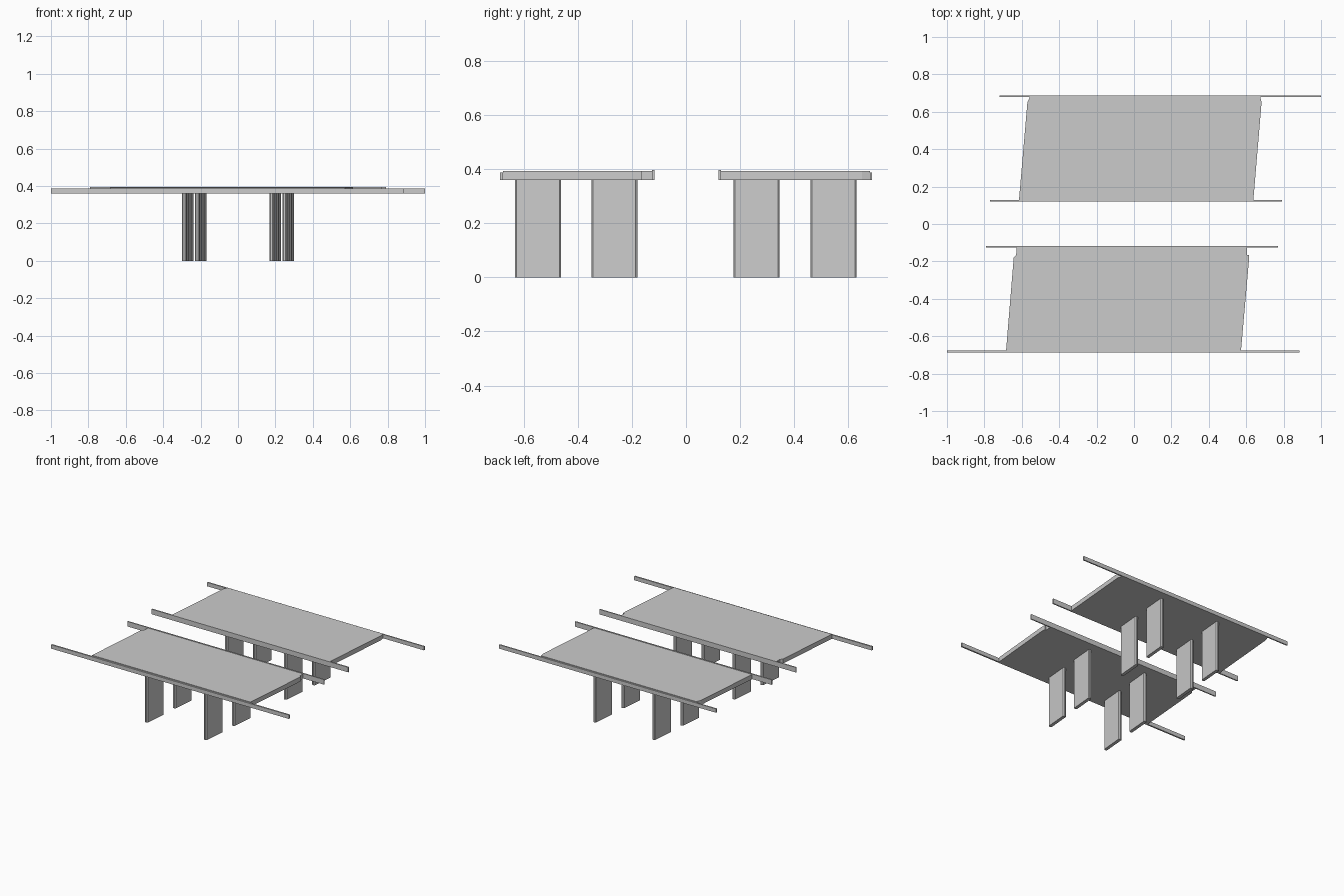
import bpy
import bmesh

if "Cube" in bpy.data.objects:
    bpy.data.objects.remove(bpy.data.objects["Cube"])

SKEW = 0.085  # x shift per unit of y, shared by deck ends and piers


def prism(name, outline, z0, z1):
    """Extrude a counter-clockwise plan outline from z0 to z1."""
    bm = bmesh.new()
    face = bm.faces.new([bm.verts.new((x, y, z0)) for x, y in outline])
    ext = bmesh.ops.extrude_face_region(bm, geom=[face])
    for v in ext["geom"]:
        if isinstance(v, bmesh.types.BMVert):
            v.co.z = z1
    bmesh.ops.recalc_face_normals(bm, faces=bm.faces)
    mesh = bpy.data.meshes.new(name)
    bm.to_mesh(mesh)
    bm.free()
    obj = bpy.data.objects.new(name, mesh)
    bpy.context.collection.objects.link(obj)
    return obj


def bar(name, x0, x1, y0, y1, z0, z1):
    return prism(name, [(x0, y0), (x1, y0), (x1, y1), (x0, y1)], z0, z1)


# Skewed bridge decks with small notches at their back corners
prism("back_deck", [(-0.615, 0.127), (0.638, 0.127), (0.682, 0.65), (0.675, 0.679),
                    (-0.557, 0.679), (-0.570, 0.65)], 0.36, 0.393)
prism("front_deck", [(-0.684, -0.677), (0.572, -0.677), (0.614, -0.2), (0.614, -0.165),
                     (0.604, -0.165), (0.604, -0.125), (-0.627, -0.125),
                     (-0.63, -0.165), (-0.643, -0.18)], 0.36, 0.393)

# Parapets that run on past the deck ends
bar("back_outer_parapet", -0.72, 1.0, 0.679, 0.688, 0.36, 0.388)
bar("back_inner_parapet", -0.77, 0.79, 0.120, 0.129, 0.36, 0.396)
bar("front_inner_parapet", -0.79, 0.77, -0.125, -0.117, 0.36, 0.396)
bar("front_outer_parapet", -1.0, 0.885, -0.688, -0.677, 0.36, 0.388)

# Wall piers with chamfered ends, skewed with the decks
HALF_T, HALF_L, CH = 0.0115, 0.085, 0.006
PLAN = [(-HALF_T + CH, -HALF_L), (HALF_T - CH, -HALF_L), (HALF_T, -HALF_L + CH),
        (HALF_T, HALF_L - CH), (HALF_T - CH, HALF_L), (-HALF_T + CH, HALF_L),
        (-HALF_T, HALF_L - CH), (-HALF_T, -HALF_L + CH)]
for side, ys in (("front", (-0.547, -0.265)), ("back", (0.26, 0.545))):
    for row, cy in enumerate(ys):
        for end, px in (("left", -0.234), ("right", 0.234)):
            outline = [(px + x + SKEW * (cy + y), cy + y) for x, y in PLAN]
            prism(f"{side}_{end}_pier_{row + 1}", outline, 0.0, 0.36)
